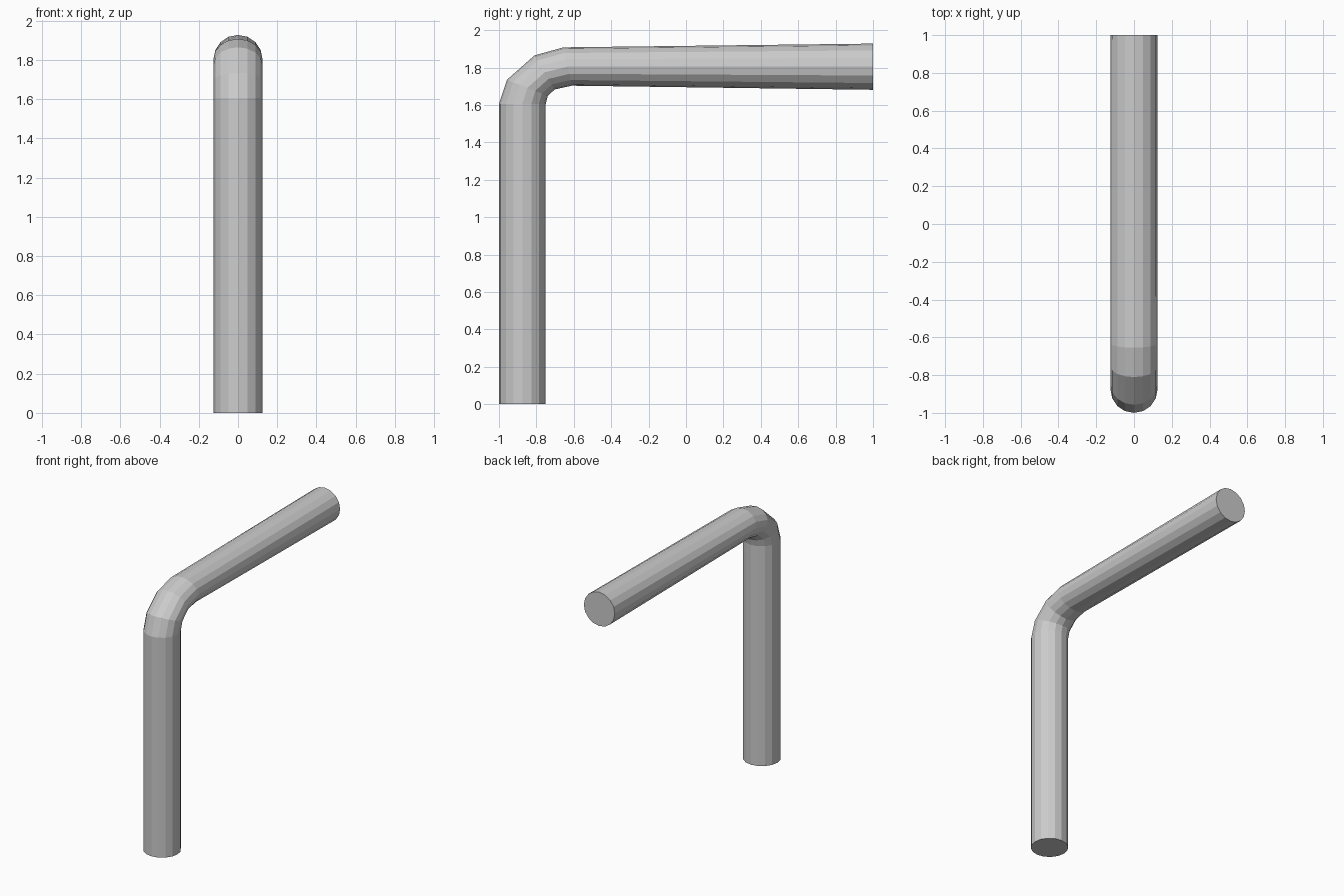
import bpy, bmesh
from math import cos, sin, tau
from mathutils import Vector

if "Cube" in bpy.data.objects:
    bpy.data.objects.remove(bpy.data.objects["Cube"])

SIDES = 16
RADIUS = 0.125

# Cross-sections along the pipe: outer and inner edge as (y, z)
sections = [
    ((-1.00, 0.00), (-0.75, 0.00)),
    ((-1.00, 1.605), (-0.75, 1.605)),
    ((-0.957, 1.735), (-0.739, 1.648)),
    ((-0.81, 1.865), (-0.702, 1.683)),
    ((-0.655, 1.908), (-0.61, 1.703)),
    ((1.00, 1.928), (1.00, 1.681)),
]

bm = bmesh.new()
rings = []
for outer, inner in sections:
    o, i = Vector((0, *outer)), Vector((0, *inner))
    mid, half = (o + i) / 2, (o - i) / 2
    rings.append([bm.verts.new(mid + half * cos(tau * k / SIDES)
                               + Vector((RADIUS * sin(tau * k / SIDES), 0, 0)))
                  for k in range(SIDES)])

# Pipe wall
for a, b in zip(rings, rings[1:]):
    for k in range(SIDES):
        n = (k + 1) % SIDES
        bm.faces.new((a[k], a[n], b[n], b[k]))

# End caps
bm.faces.new(rings[0])
bm.faces.new(rings[-1])
bmesh.ops.recalc_face_normals(bm, faces=bm.faces)

mesh = bpy.data.meshes.new("bent_pipe")
bm.to_mesh(mesh)
bm.free()
bpy.context.collection.objects.link(bpy.data.objects.new("bent_pipe", mesh))
